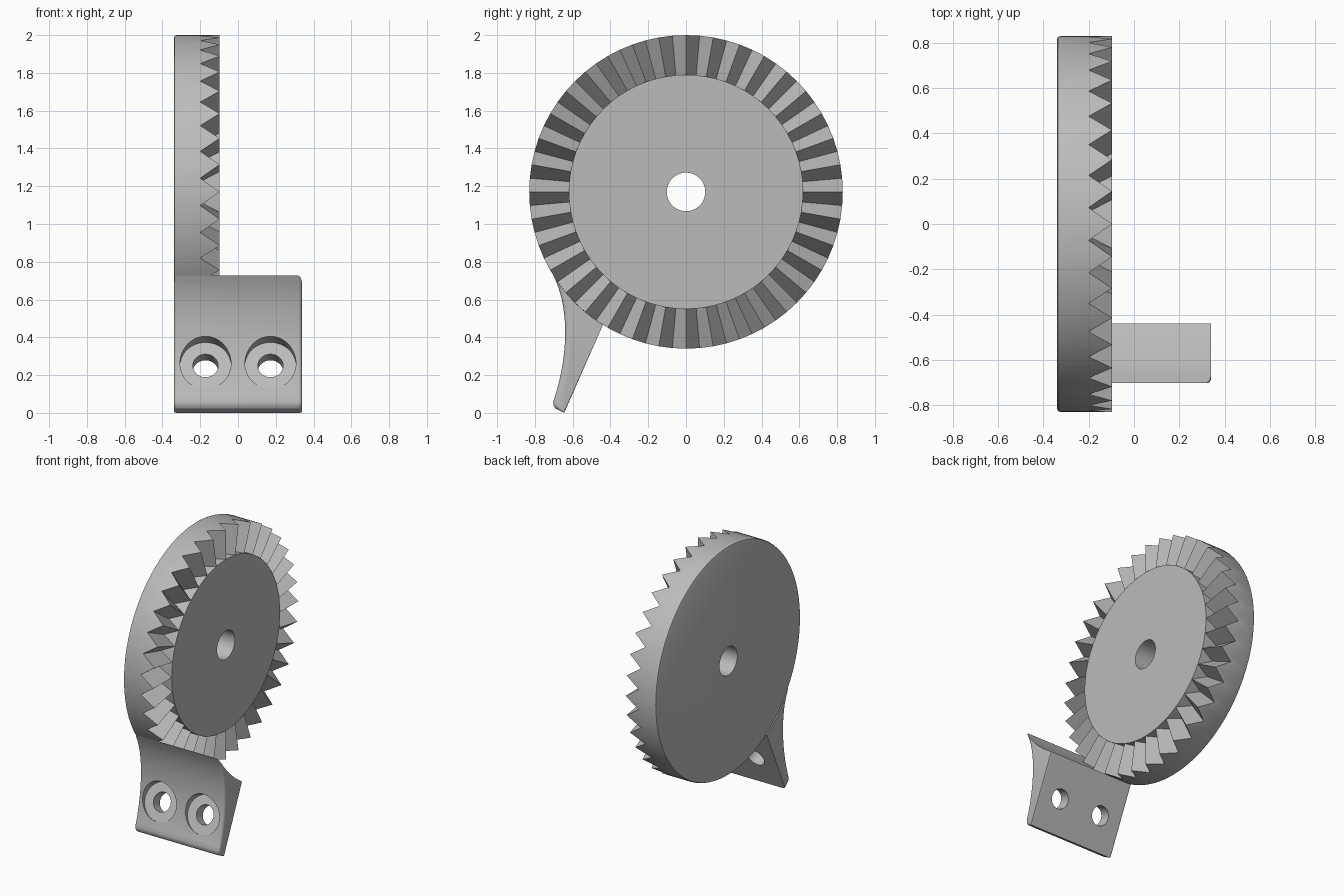
import bpy, bmesh, math
from mathutils import Vector, Matrix
from mathutils.geometry import interpolate_bezier

cube = bpy.data.objects.get("Cube")
if cube:
    bpy.data.objects.remove(cube)

grey = bpy.data.materials.new("plain grey")
grey.use_nodes = True
COLOUR = (0.5, 0.5, 0.5, 1)
grey.diffuse_color = COLOUR
grey.node_tree.nodes["Principled BSDF"].inputs["Base Color"].default_value = COLOUR

HUB_Z, R_OUT, R_IN, R_BORE = 1.17, 0.83, 0.62, 0.102
BACK, VALLEY, PEAK, END = -0.34, -0.2, -0.097, 0.34
TEETH = 36


def make(name, bm):
    bmesh.ops.remove_doubles(bm, verts=bm.verts, dist=1e-5)
    bmesh.ops.recalc_face_normals(bm, faces=bm.faces)
    mesh = bpy.data.meshes.new(name)
    bm.to_mesh(mesh)
    bm.free()
    mesh.materials.append(grey)
    ob = bpy.data.objects.new(name, mesh)
    bpy.context.collection.objects.link(ob)
    return ob


def activate(ob):
    bpy.ops.object.select_all(action='DESELECT')
    ob.select_set(True)
    bpy.context.view_layer.objects.active = ob


def smooth(ob):
    activate(ob)
    bpy.ops.object.shade_smooth_by_angle(angle=math.radians(30))


def bridge(bm, a, b):
    for i in range(len(a)):
        j = (i + 1) % len(a)
        bm.faces.new((a[i], a[j], b[j], b[i]))


# Toothed disc: rings joined in a closed loop; None follows the tooth profile
r = 0.015
rings = [(R_BORE, BACK), (R_OUT - r, BACK), (R_OUT - 0.3 * r, BACK + 0.3 * r),
         (R_OUT, BACK + r), (R_OUT, None), (R_IN, None), (R_IN, PEAK), (R_BORE, PEAK)]
bm = bmesh.new()
loops = []
for radius, x in rings:
    loop = []
    for i in range(TEETH * 2):
        a = math.pi * i / TEETH
        px = x if x is not None else (VALLEY if i % 2 else PEAK)
        loop.append(bm.verts.new((px, radius * math.cos(a), HUB_Z + radius * math.sin(a))))
    loops.append(loop)
for k, loop in enumerate(loops):
    bridge(bm, loop, loops[(k + 1) % len(loops)])
smooth(make("toothed_disc", bm))


# Mounting bracket: curved front, flat back, top hollowed to the disc radius
def bracket_profile(d):
    """Side outline with the front pulled in by d."""
    start, stop = math.radians(212.3) + d * 4, math.radians(238)
    arc = [(R_OUT * math.cos(a), HUB_Z + R_OUT * math.sin(a))
           for a in (stop + (start - stop) * i / 10 for i in range(11))]
    tip = Vector((*arc[-1], 0))
    front = interpolate_bezier(tip, Vector((-0.60 + d, 0.52, 0)),
                               Vector((-0.64 + d, 0.24, 0)),
                               Vector((-0.703 + d, 0.06, 0)), 20)
    toe = [(-0.702 + d, 0.04 + d / 2), (-0.692 + d, 0.024 + d / 2), (-0.645, d / 3)]
    return arc + [(p.x, p.y) for p in front[1:]] + toe


f = 0.02
half = [(END - f * (1 - math.cos(t)), f * (1 - math.sin(t)))
        for t in (math.pi / 2 * i / 4 for i in range(5))]
sections = [(-x, d) for x, d in half] + [(x, d) for x, d in reversed(half)]
bm = bmesh.new()
loops = [[bm.verts.new((x, y, z)) for y, z in bracket_profile(d)] for x, d in sections]
for a, b in zip(loops, loops[1:]):
    bridge(bm, a, b)
bm.faces.new(loops[0])
bm.faces.new(loops[-1])
bracket = make("mounting_bracket", bm)

# Two counterbored screw holes square to the flat back
axis = Vector((0, -0.912, 0.41))
turn = axis.to_track_quat('Z', 'Y').to_matrix().to_4x4()
for x in (-0.172, 0.172):
    base = Vector((x, -0.55, 0.217))
    for radius, low, high in ((0.067, -0.2, 0.4), (0.135, 0.08, 0.4)):
        bm = bmesh.new()
        place = Matrix.Translation(base + axis * (low + high) / 2) @ turn
        bmesh.ops.create_cone(bm, cap_ends=True, segments=48, radius1=radius,
                              radius2=radius, depth=high - low, matrix=place)
        cutter = make("hole_cutter", bm)
        cutter.hide_render = True
        activate(bracket)
        mod = bracket.modifiers.new("hole", 'BOOLEAN')
        mod.operation, mod.solver, mod.object = 'DIFFERENCE', 'EXACT', cutter
        bpy.ops.object.modifier_apply(modifier=mod.name)
        bpy.data.objects.remove(cutter)
smooth(bracket)
